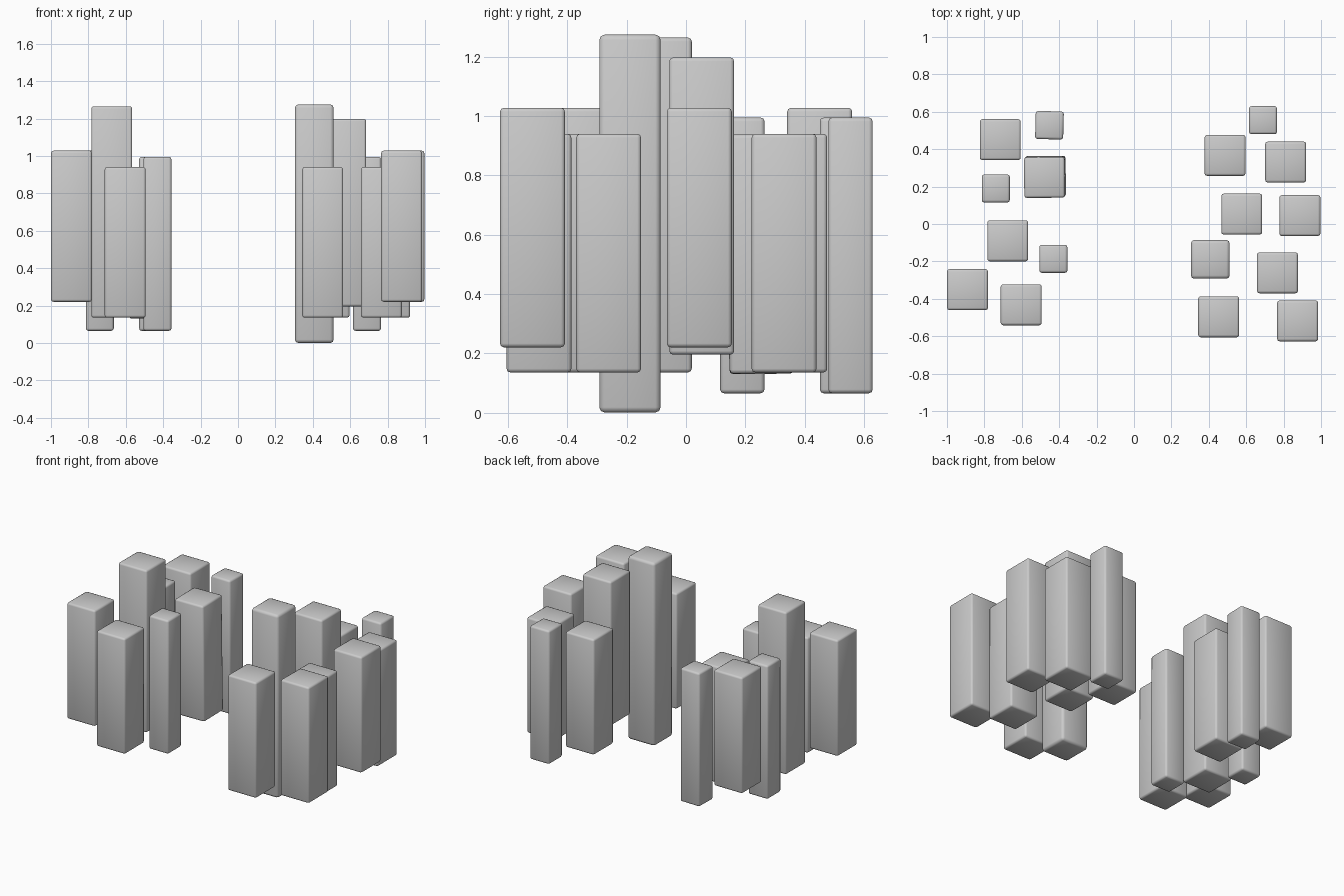
import bpy
import bmesh
from math import radians
from mathutils import Matrix

if "Cube" in bpy.data.objects:
    bpy.data.objects.remove(bpy.data.objects["Cube"])


def column(name, x, y, z0, z1, width, bevel=0.013, rot=(0, 0, 0)):
    """Upright square column with softly bevelled edges."""
    bm = bmesh.new()
    bmesh.ops.create_cube(bm, size=1, matrix=Matrix.Diagonal((width, width, z1 - z0, 1)))
    mesh = bpy.data.meshes.new(name)
    bm.to_mesh(mesh)
    bm.free()
    mesh.shade_smooth()
    ob = bpy.data.objects.new(name, mesh)
    ob.location = (x, y, (z0 + z1) / 2)
    ob.rotation_euler = [radians(a) for a in rot]
    bpy.context.collection.objects.link(ob)
    mod = ob.modifiers.new("soft_edges", "BEVEL")
    mod.width = bevel
    mod.segments = 2
    return ob


# wide columns, raised
for i, (x, y) in enumerate([(-0.715, 0.451), (-0.89, -0.351), (0.887, 0.045), (0.875, -0.518)]):
    column(f"raised_column_{i + 1}", x, y, 0.22, 1.028, 0.219)

# wide columns, lower
for i, (x, y) in enumerate([(-0.603, -0.432), (0.487, 0.367), (0.811, 0.331),
                            (0.767, -0.261), (0.453, -0.496)]):
    column(f"low_column_{i + 1}", x, y, 0.135, 0.94, 0.219)

# slightly leaning wide column
column("leaning_column", -0.476, 0.252, 0.131, 0.938, 0.217, rot=(0.5, -0.4, 0.4))

# slim columns
for i, (x, y, turn) in enumerate([(-0.452, 0.528, -1.5), (-0.739, 0.19, 0),
                                  (-0.431, -0.186, 0), (0.69, 0.555, 0)]):
    column(f"slim_column_{i + 1}", x, y, 0.065, 0.995, 0.15, rot=(0, 0, turn))

# tall columns
column("tall_column_left", -0.675, -0.09, 0.135, 1.265, 0.219)
column("tall_column_right", 0.576, 0.053, 0.195, 1.198, 0.219)
column("tallest_column", 0.408, -0.189, 0.0, 1.275, 0.207, bevel=0.018)
